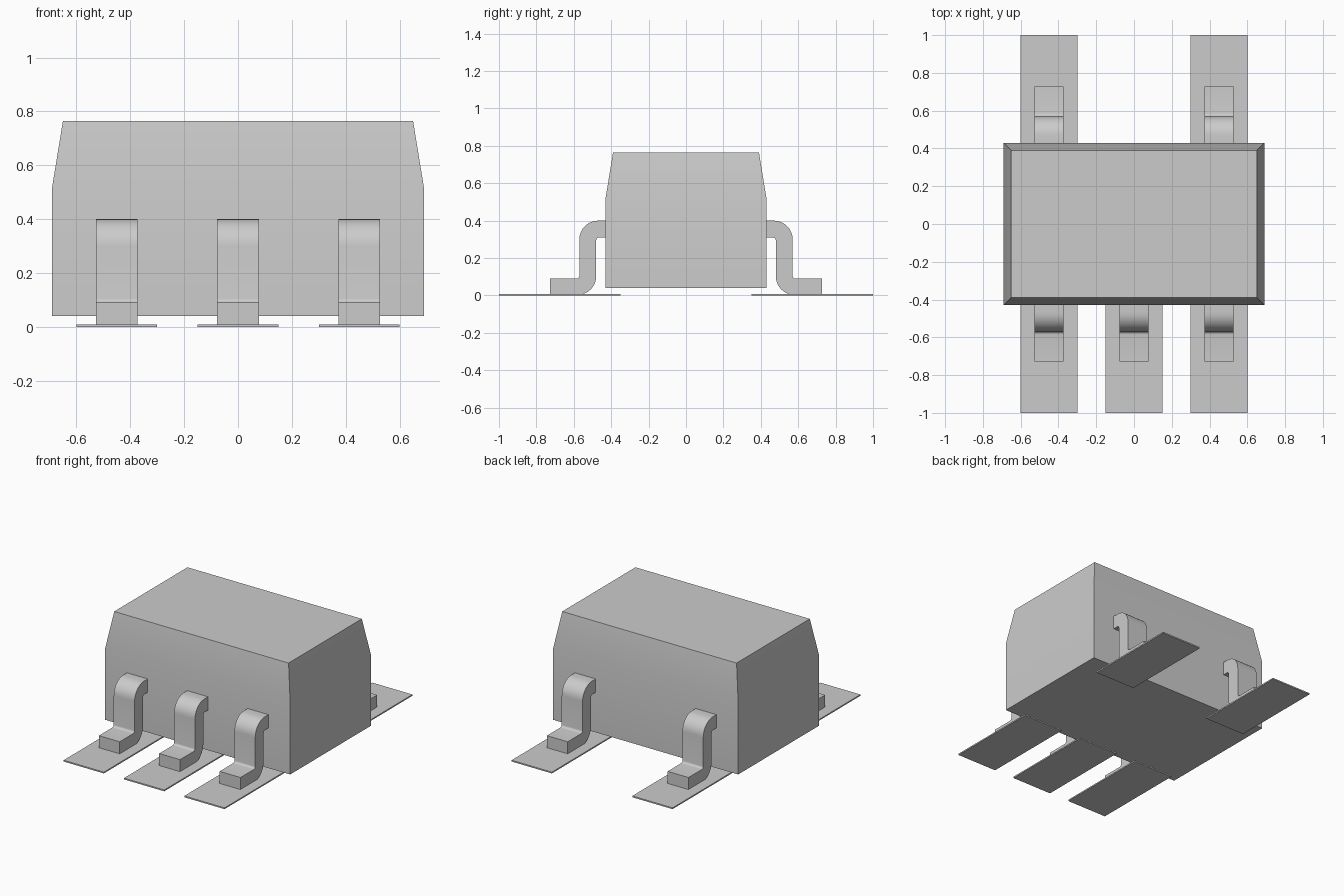
import bpy, bmesh, math

cube = bpy.data.objects.get("Cube")
if cube:
    bpy.data.objects.remove(cube, do_unlink=True)

grey = bpy.data.materials.new("light_grey")
grey.use_nodes = True
GREY = (0.6, 0.6, 0.6, 1)
grey.diffuse_color = GREY
grey.node_tree.nodes["Principled BSDF"].inputs["Base Color"].default_value = GREY


def finish(name, bm, smooth=False):
    bmesh.ops.recalc_face_normals(bm, faces=bm.faces)
    mesh = bpy.data.meshes.new(name)
    bm.to_mesh(mesh)
    bm.free()
    mesh.materials.append(grey)
    obj = bpy.data.objects.new(name, mesh)
    bpy.context.collection.objects.link(obj)
    if smooth:
        bpy.ops.object.select_all(action="DESELECT")
        obj.select_set(True)
        bpy.context.view_layer.objects.active = obj
        bpy.ops.object.shade_smooth_by_angle(angle=math.radians(30))
    return obj


def arc(cy, cz, r, start, end, steps=8):
    """Points on an arc in the y-z plane, angles in degrees."""
    angles = [math.radians(start + (end - start) * i / steps) for i in range(steps + 1)]
    return [(cy + r * math.cos(a), cz + r * math.sin(a)) for a in angles]


# Package body: straight lower walls, tapered upper walls
bm = bmesh.new()
rings = []
for hx, hy, z in ((0.69, 0.43, 0.04), (0.69, 0.43, 0.52), (0.65, 0.39, 0.765)):
    rings.append([bm.verts.new((sx * hx, sy * hy, z))
                  for sx, sy in ((-1, -1), (1, -1), (1, 1), (-1, 1))])
bm.faces.new(rings[0])
bm.faces.new(rings[-1])
for low, high in zip(rings, rings[1:]):
    for i in range(4):
        j = (i + 1) % 4
        bm.faces.new((low[i], low[j], high[j], high[i]))
finish("body", bm, smooth=True)

# Bent lead outline, running outward along y
LEAD = ([(0.42, 0.40)]
        + arc(0.47, 0.30, 0.10, 90, 0)            # outer shoulder
        + arc(0.585, 0.105, 0.015, 180, 270, 4)   # inside of the ankle
        + [(0.728, 0.09), (0.728, 0.003)]         # toe
        + arc(0.58, 0.103, 0.10, 270, 180)        # outside of the ankle
        + arc(0.465, 0.295, 0.015, 0, 90, 4)      # inner shoulder
        + [(0.42, 0.31)])


def add_lead(name, x, side):
    bm = bmesh.new()
    face = bm.faces.new([bm.verts.new((x - 0.0775, side * y, z)) for y, z in LEAD])
    ext = bmesh.ops.extrude_face_region(bm, geom=[face])
    moved = [g for g in ext["geom"] if isinstance(g, bmesh.types.BMVert)]
    bmesh.ops.translate(bm, verts=moved, vec=(0.155, 0, 0))
    finish(name, bm, smooth=True)


def add_pad(name, x, side):
    bm = bmesh.new()
    bmesh.ops.create_cube(bm, size=1)
    bmesh.ops.scale(bm, verts=bm.verts, vec=(0.30, 0.65, 0.009))
    bmesh.ops.translate(bm, verts=bm.verts, vec=(x, side * 0.675, 0.0045))
    finish(name, bm)


# Three leads at the front, two at the back, each on a flat pad
for label, x, side in (("front_right", -0.45, -1), ("front_middle", 0, -1),
                       ("front_left", 0.45, -1), ("back_right", -0.45, 1),
                       ("back_left", 0.45, 1)):
    add_lead(label + "_lead", x, side)
    add_pad(label + "_pad", x, side)
